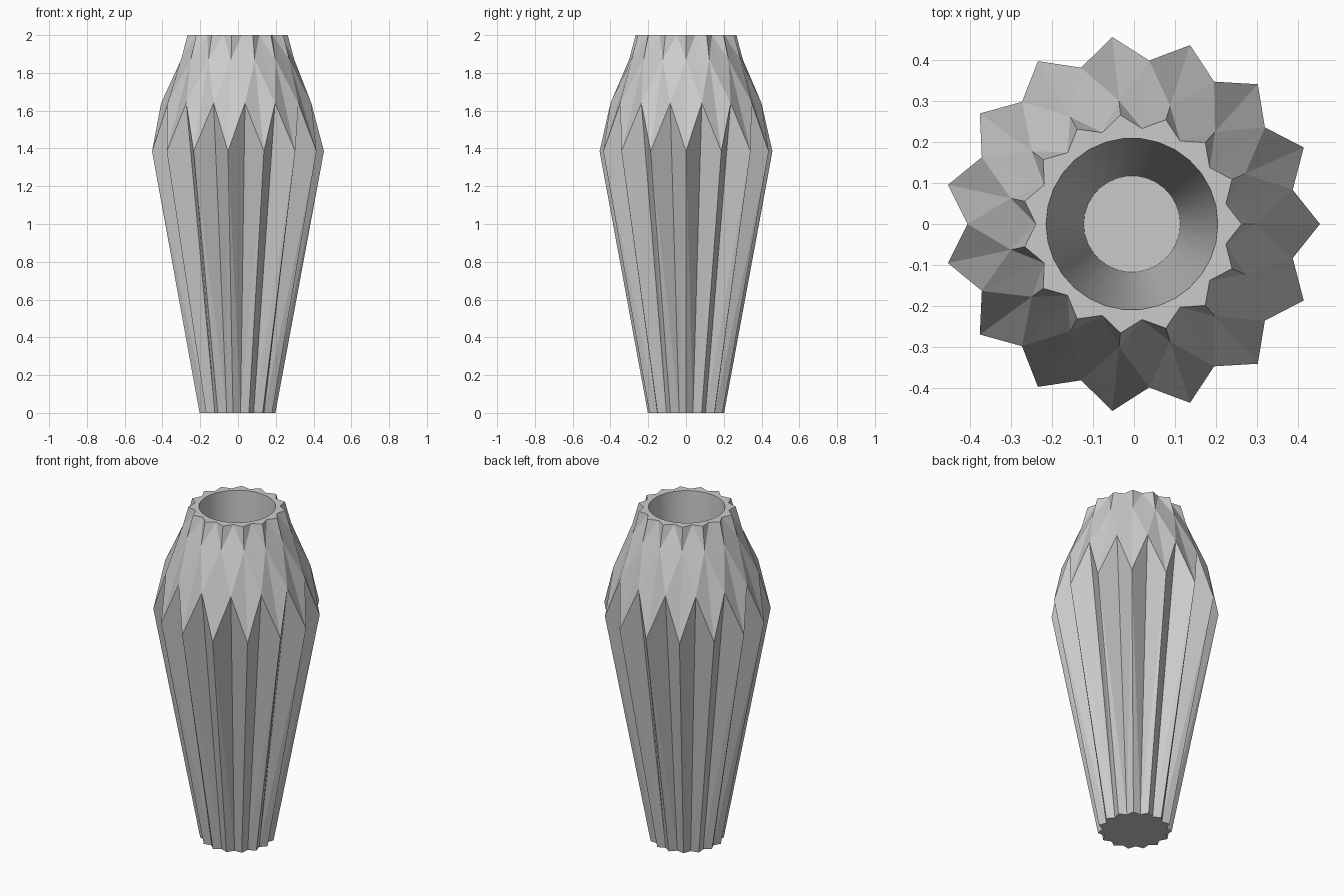
import bpy, bmesh, math

if "Cube" in bpy.data.objects:
    bpy.data.objects.remove(bpy.data.objects["Cube"])

N = 15                      # folds around the vase
STEP = math.tau / N
CX = -0.005                 # odd fold count shifts the axis slightly

bm = bmesh.new()


def ring(radius, z, phase=0.0):
    """One vertex per fold; phase 0 = ridge column, 0.5 = column between ridges."""
    return [bm.verts.new((CX + radius * math.cos((i + phase) * STEP),
                          radius * math.sin((i + phase) * STEP), z))
            for i in range(N)]


def weave(a, b):
    """Interleave a ridge ring and an in-between ring."""
    return [v for pair in zip(a, b) for v in pair]


# key points of the folded outer wall
base_out, base_in = ring(0.203, 0), ring(0.176, 0, 0.5)
peak = ring(0.46, 1.385)
node = ring(0.402, 1.64, 0.5)
crease = ring(0.303, 1.87)
rim_out, rim_in = ring(0.268, 2), ring(0.235, 2, 0.5)

# outer wall: tall pleats below, faceted diamonds above
for i in range(N):
    for k, flip in ((i, False), (i - 1, True)):
        tris = [(base_out[i], base_in[k], peak[i]),
                (base_in[k], node[k], peak[i]),
                (peak[i], node[k], crease[i]),
                (crease[i], node[k], rim_in[k]),
                (crease[i], rim_in[k], rim_out[i])]
        for t in tris:
            bm.faces.new(t[::-1] if flip else t)

# flat rim, smooth tapered hole and floor
star = weave(rim_out, rim_in)
mouth = weave(ring(0.21, 2), ring(0.21, 2, 0.5))
floor = weave(ring(0.118, 0.1), ring(0.118, 0.1, 0.5))
for i in range(2 * N):
    j = (i + 1) % (2 * N)
    bm.faces.new((star[i], star[j], mouth[j], mouth[i]))
    f = bm.faces.new((mouth[i], mouth[j], floor[j], floor[i]))
    f.smooth = True
bm.faces.new(floor)

# underside
bm.faces.new(weave(base_out, base_in)[::-1])

bmesh.ops.recalc_face_normals(bm, faces=bm.faces)
mesh = bpy.data.meshes.new("folded_vase")
bm.to_mesh(mesh)
bm.free()
vase = bpy.data.objects.new("folded_vase", mesh)
bpy.context.collection.objects.link(vase)
